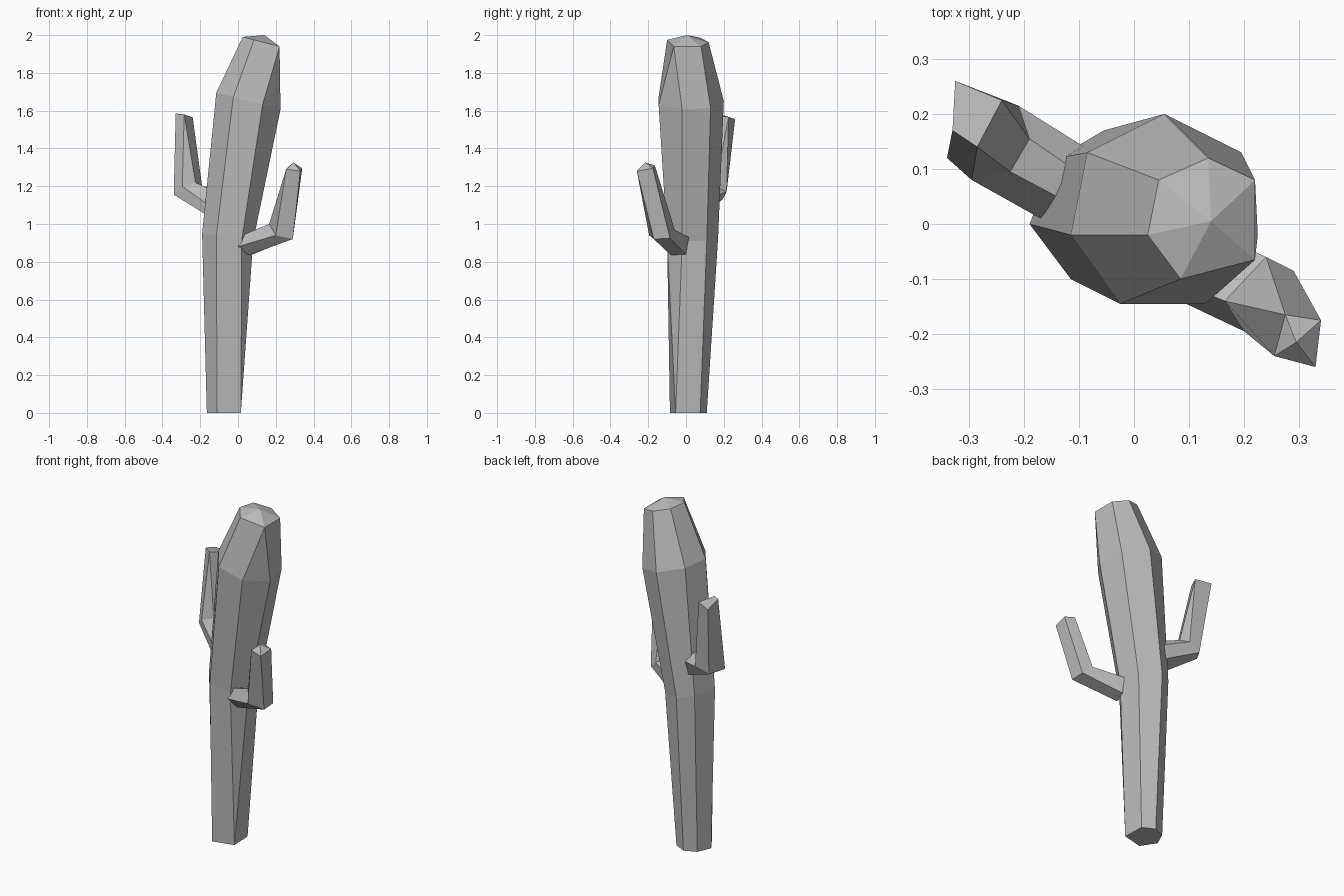
import bpy
import bmesh

# Remove only the default cube
default_cube = bpy.data.objects.get("Cube")
if default_cube:
    bpy.data.objects.remove(default_cube, do_unlink=True)

# One plain grey for the whole plant
grey = bpy.data.materials.new("plain grey")
grey.use_nodes = True
grey_colour = (0.5, 0.5, 0.5, 1)
grey.diffuse_color = grey_colour
for node in grey.node_tree.nodes:
    if node.type == 'BSDF_PRINCIPLED':
        node.inputs["Base Color"].default_value = grey_colour


def tilted_ring(outline, height, slope=0):
    """Lift a flat outline onto a plane that falls towards +x."""
    return [(x, y, height - slope * x) for x, y in outline]


def loft(name, rings, apex=None):
    """Skin a closed faceted tube through matching rings.

    A point repeated within a ring lets two facets merge into one corner.
    """
    bm = bmesh.new()
    shared = {}

    def vertex(point):
        if point not in shared:
            shared[point] = bm.verts.new(point)
        return shared[point]

    def face(points):
        corners = list(dict.fromkeys(vertex(p) for p in points))
        if len(corners) > 2:
            bm.faces.new(corners)

    count = len(rings[0])
    for lower, upper in zip(rings, rings[1:]):
        for i in range(count):
            j = (i + 1) % count
            face([lower[i], lower[j], upper[j], upper[i]])

    # Flat base, then a flat or pointed top
    face(rings[0][::-1])
    top = rings[-1]
    if apex is None:
        face(top)
    else:
        for i in range(count):
            if top[i] != top[(i + 1) % count]:
                face([top[i], top[(i + 1) % count], apex])

    bmesh.ops.recalc_face_normals(bm, faces=bm.faces[:])
    mesh = bpy.data.meshes.new(name)
    bm.to_mesh(mesh)
    bm.free()
    mesh.materials.append(grey)
    part = bpy.data.objects.new(name, mesh)
    bpy.context.collection.objects.link(part)
    return part


# Leaning trunk: seven sides that close to six at the foot and crown
foot = [(-.165, 0), (-.11, -.085), (.015, -.055), (.015, -.055),
        (.01, .075), (-.06, .11), (-.13, .08)]
waist = [(-.19, 0), (-.115, -.1), (.02, -.1), (.08, -.02),
         (.06, .11), (-.055, .17), (-.14, .12)]
shoulder = [(-.115, -.02), (-.025, -.145), (.13, -.145), (.225, -.02),
            (.195, .13), (.055, .2), (-.085, .13)]
crown = [(.025, -.02), (.085, -.1), (.22, -.065), (.22, -.065),
         (.22, .08), (.135, .12), (.045, .08)]
loft("trunk", [
    tilted_ring(foot, 0),
    tilted_ring(waist, .92, .15),
    tilted_ring(shoulder, 1.665, .26),
    tilted_ring(crown, 1.997, .26),
], apex=(.14, .005, 2))

# Lower arm on the left, with a pointed tip
socket = [(0, -.1, .88), (.055, -.08, .835), (.08, 0, .84),
          (.08, .015, .93), (.02, -.08, .94)]
elbow = [(.2, -.195, .94), (.29, -.17, .92), (.29, -.085, .925),
         (.24, -.06, .97), (.165, -.14, 1)]
tip = [(.255, -.24, 1.29), (.33, -.26, 1.28), (.34, -.175, 1.295),
       (.275, -.165, 1.31), (.275, -.165, 1.31)]
loft("left_arm", [socket, elbow, tip], apex=(.295, -.215, 1.325))

# Higher arm on the right, with a flat tip
socket = [(-.17, .01, 1.05), (-.17, .01, 1.11), (-.14, .05, 1.18),
          (-.11, .1, 1.19), (-.09, .14, 1.14), (-.1, .13, 1.06)]
elbow = [(-.34, .12, 1.155), (-.295, .08, 1.2), (-.225, .095, 1.22),
         (-.19, .155, 1.2), (-.21, .215, 1.17), (-.29, .2, 1.14)]
tip = [(-.33, .17, 1.585), (-.285, .14, 1.58), (-.285, .14, 1.58),
       (-.24, .225, 1.565), (-.24, .225, 1.565), (-.325, .26, 1.555)]
loft("right_arm", [socket, elbow, tip])
